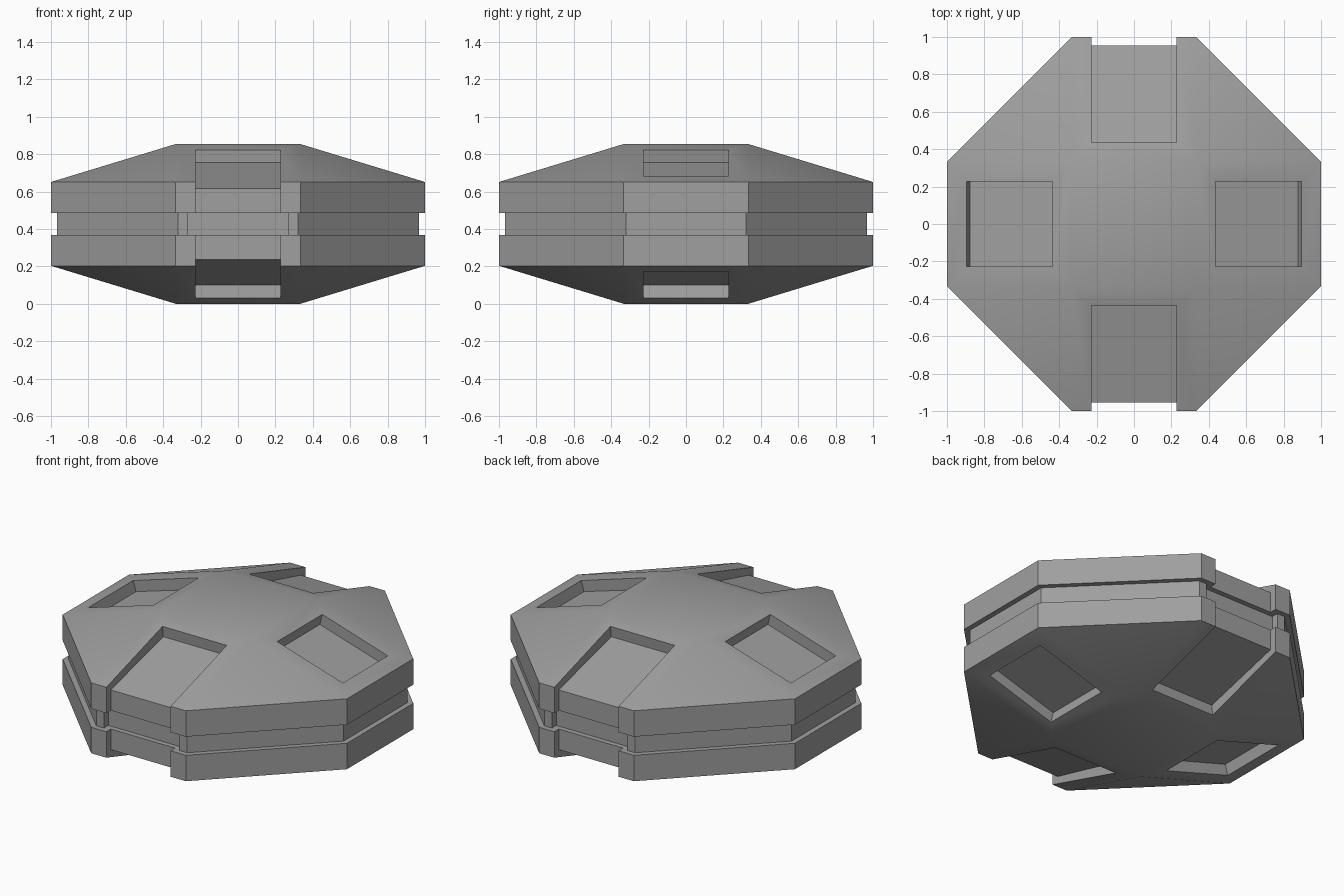
import bpy, bmesh, math
from mathutils import Matrix

if "Cube" in bpy.data.objects:
    bpy.data.objects.remove(bpy.data.objects["Cube"])

MID = 0.427           # mid height; parts are modelled relative to it
A = 0.333             # octagon half-edge
RIM, TOP = 0.651 - MID, 0.854 - MID
GAP = 0.059           # half height of the groove

grey = bpy.data.materials.new("dark_grey")
grey.diffuse_color = (0.35, 0.35, 0.35, 1)
grey.use_nodes = True
grey.node_tree.nodes["Principled BSDF"].inputs["Base Color"].default_value = grey.diffuse_color


def make(name, bm):
    bmesh.ops.recalc_face_normals(bm, faces=bm.faces)
    mesh = bpy.data.meshes.new(name)
    bm.to_mesh(mesh)
    bm.free()
    mesh.materials.append(grey)
    ob = bpy.data.objects.new(name, mesh)
    ob.location.z = MID
    bpy.context.collection.objects.link(ob)
    return ob


def prism(name, points, offset):
    """Extrude a closed 3D polygon by an offset vector."""
    bm = bmesh.new()
    face = bm.faces.new([bm.verts.new(p) for p in points])
    ext = bmesh.ops.extrude_face_region(bm, geom=[face], use_keep_orig=True)
    verts = [v for v in ext["geom"] if isinstance(v, bmesh.types.BMVert)]
    bmesh.ops.translate(bm, verts=verts, vec=offset)
    return make(name, bm)


def cutter(name, profile, angle):
    """Pocket profile (radius, height) extruded across and turned about z."""
    ob = prism(name, [(r, -0.226, z - MID) for r, z in profile], (0, 0.452, 0))
    ob.data.transform(Matrix.Rotation(angle, 4, 'Z'))
    ob.hide_render = True
    return ob


# Upper shell: octagonal hull, rim and low faceted dome
bm = bmesh.new()
corner = [(1, A), (A, 1)]
for sx in (-1, 1):
    for sy in (-1, 1):
        for x, y in corner:
            bm.verts.new((sx * x, sy * y, GAP))
            bm.verts.new((sx * x, sy * y, RIM))
        bm.verts.new((sx * A, sy * A, TOP))
bmesh.ops.convex_hull(bm, input=bm.verts)
bmesh.ops.dissolve_limit(bm, angle_limit=math.radians(1), verts=bm.verts, edges=bm.edges)
shell = make("shell_halves", bm)

# Closed side pockets and open front/back notches
side = [(0.4665, 0.955), (0.418, 0.754), (0.876, 0.617), (0.9765, 0.955)]
notch = [(0.45, 0.955), (0.428, 0.754), (0.955, 0.617), (0.955, 0.40), (1.2, 0.40), (1.2, 0.955)]
cutters = []
for i, profile in enumerate((side, notch, side, notch)):
    c = cutter("pocket_cutter", profile, i * math.pi / 2)
    mod = shell.modifiers.new("pocket", 'BOOLEAN')
    mod.operation, mod.solver, mod.object = 'DIFFERENCE', 'EXACT', c
    cutters.append(c)

# Mirror to the lower half
mirror = shell.modifiers.new("mirror", 'MIRROR')
mirror.use_axis = (False, False, True)
mirror.use_mirror_merge = False

# Recessed core seen in the groove, inset all round including the notches
R, B, N, D = 0.967, 0.32, 0.267, 0.922
half = [(R, B), (B, R), (N, R), (N, D), (-N, D), (-N, R), (-B, R), (-R, B)]
outline = half + [(-x, -y) for x, y in half]
core = prism("recessed_core", [(x, y, -GAP - 0.001) for x, y in outline],
             (0, 0, 2 * GAP + 0.002))

# Bake modifiers, drop the cutters, shade
bpy.context.view_layer.update()
dg = bpy.context.evaluated_depsgraph_get()
baked = bpy.data.meshes.new_from_object(shell.evaluated_get(dg))
shell.modifiers.clear()
shell.data = baked
for c in cutters:
    bpy.data.objects.remove(c)
bpy.ops.object.select_all(action='DESELECT')
shell.select_set(True)
bpy.context.view_layer.objects.active = shell
bpy.ops.object.shade_smooth_by_angle(angle=math.radians(30))
